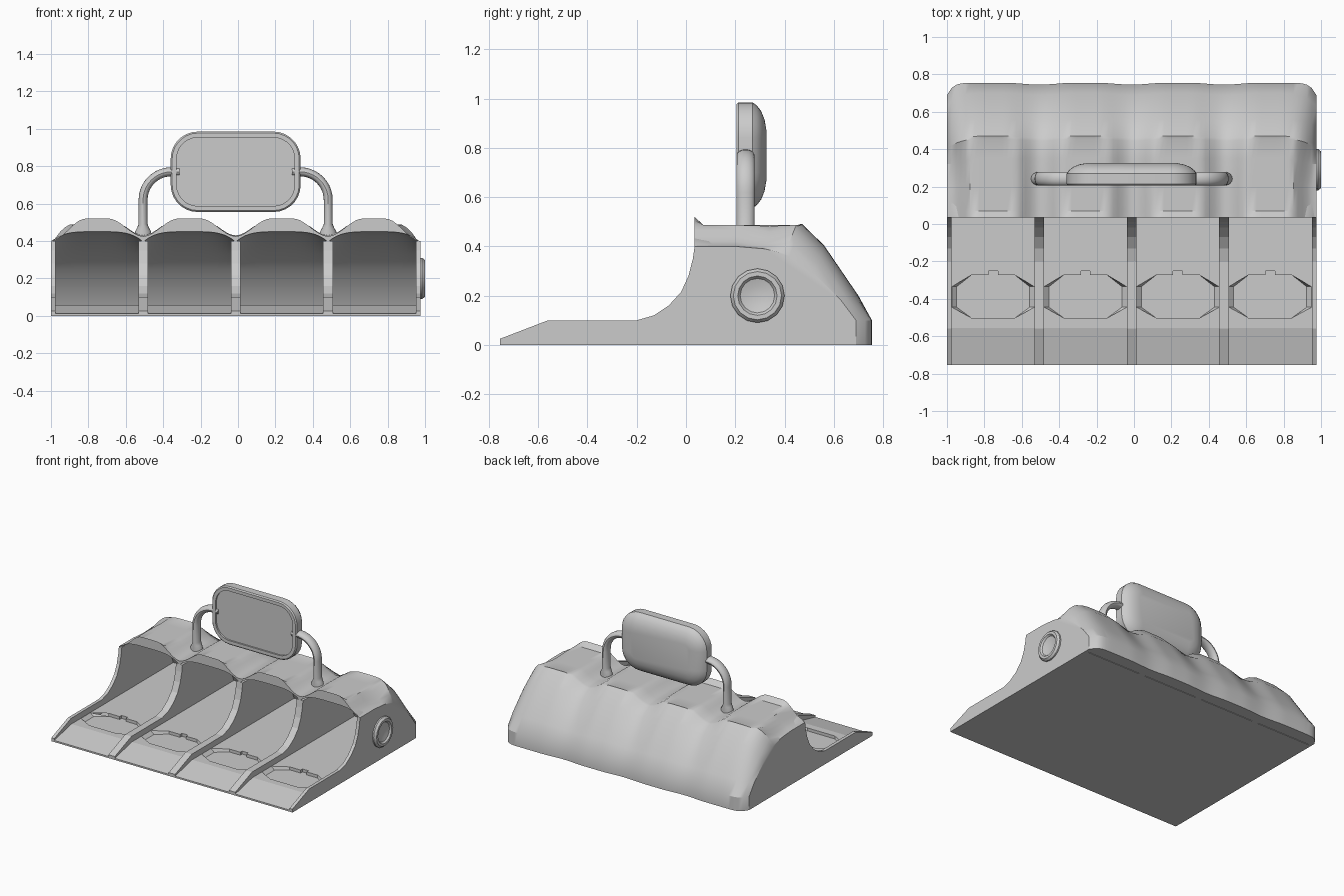
import bpy, bmesh, math

if "Cube" in bpy.data.objects:
    bpy.data.objects.remove(bpy.data.objects["Cube"])

CX, HALF, PITCH = -0.0125, 0.9875, 0.49375
BAYS = [CX + PITCH * (i - 1.5) for i in range(4)]


def make(name, verts, faces, smooth=True):
    me = bpy.data.meshes.new(name)
    me.from_pydata(verts, [], faces)
    bm = bmesh.new()
    bm.from_mesh(me)
    bmesh.ops.recalc_face_normals(bm, faces=bm.faces)
    bm.to_mesh(me)
    bm.free()
    ob = bpy.data.objects.new(name, me)
    bpy.context.collection.objects.link(ob)
    bpy.ops.object.select_all(action='DESELECT')
    ob.select_set(True)
    bpy.context.view_layer.objects.active = ob
    if smooth:
        bpy.ops.object.shade_smooth_by_angle(angle=math.radians(32))
    return ob


def loft(name, rings, smooth=True):
    """Skin equal-length closed rings and cap both ends."""
    n = len(rings[0])
    verts = [p for r in rings for p in r]
    faces = [(i * n + j, i * n + (j + 1) % n, (i + 1) * n + (j + 1) % n, (i + 1) * n + j)
             for i in range(len(rings) - 1) for j in range(n)]
    faces += [tuple(range(n)), tuple(range((len(rings) - 1) * n, len(rings) * n))]
    return make(name, verts, faces, smooth)


def slab(name, profile, x0, x1, smooth=False):
    return loft(name, [[(x, y, z) for y, z in profile] for x in (x0, x1)], smooth)


# Hood outer profiles (y, z): over a bay, in a valley, at the rounded ends
CENTRE = [(.035, .52), (.07, .52), (.2, .52), (.35, .515), (.455, .505), (.47, .492),
          (.56, .405), (.70, .2), (.755, .1), (.755, 0)]
VALLEY = [(.035, .425), (.07, .425), (.2, .43), (.35, .43), (.445, .425), (.46, .42),
          (.55, .375), (.69, .19), (.745, .1), (.745, 0)]
END = [(.035, .40), (.07, .40), (.2, .40), (.32, .39), (.40, .37), (.42, .36),
       (.52, .29), (.63, .18), (.69, .1), (.69, 0)]


def hood_column(x, u, outer_end):
    a = abs(u)
    t = min(1, (1 - a) / .75)
    bump = t * t * (3 - 2 * t)
    pts = []
    for i, (c, v) in enumerate(zip(CENTRE, END if outer_end else VALLEY)):
        h = bump
        if outer_end and i >= 4:
            h = 1 - a ** (8 if i >= 8 else 4)
        y, z = (v[k] + (c[k] - v[k]) * h for k in (0, 1))
        if 1 <= i <= 4:
            z = min(z, .487)          # flattened panel on top of each bay
        pts.append((x, y, z))
    r = 1 - a ** 4
    inner = [(.66, 0), (.62, .1), (.5, .25), (.4, .33), (.2, .38 + .05 * r), (.035, .395 + .055 * r)]
    return pts + [(x, y, z) for y, z in inner]


# Scalloped hood
columns = []
STEPS = 20
for b, bx in enumerate(BAYS):
    for k in range(STEPS + (b == 3)):
        u = k * 2 / STEPS - 1
        end = (b == 0 and u < 0) or (b == 3 and u > 0)
        columns.append(hood_column(bx + u * PITCH / 2, u, end))
loft("hood", columns)

# Side walls and dividers
FRONT = [(-.755, 0), (-.755, .025), (-.56, .1), (-.2, .1), (-.13, .12), (-.07, .16),
         (-.02, .215), (.01, .28), (.028, .35), (.035, .40)]
for i in range(5):
    x = CX + PITCH * (i - 2)
    if i in (0, 4):
        s = -1 if i == 0 else 1
        slab("side_wall", FRONT + END[2:], x, x - s * .024)
    else:
        slab("divider", FRONT + [(.4, .40), (.54, .33), (.68, .12), (.68, 0)], x - .026, x + .026)

# Bay floor with a shallow ramp
floor = slab("floor", [(-.755, 0), (-.755, .012), (-.555, .057), (.655, .057), (.655, 0)],
             CX - HALF + .002, CX + HALF - .002)

# Shallow recess in each bay, with sloping ends and a small tab notch
half_outline = [(.025, -.25), (.025, -.272), (.115, -.272), (.222, -.335), (.222, -.445), (.115, -.503)]
outline = half_outline + [(-x, y) for x, y in reversed(half_outline)]
for bx in BAYS:
    top = [(bx + x, y, .08) for x, y in outline]
    mid = [(bx + x, y, .058) for x, y in outline]
    low = [(bx + max(-.195, min(.195, x)), y, .035) for x, y in outline]
    cutter = loft("recess_cutter", [top, mid, low], False)
    cutter.hide_render = True
    mod = floor.modifiers.new("recess", 'BOOLEAN')
    mod.operation, mod.solver, mod.object = 'DIFFERENCE', 'EXACT', cutter
    bpy.context.view_layer.objects.active = floor
    bpy.ops.object.modifier_apply(modifier=mod.name)
    bpy.data.objects.remove(cutter)

# Sign arms: flattened tubes with flared feet
path = [(.495, .40, 1.9, 0), (.495, .45, 1.8, 0), (.495, .47, 1.35, 0), (.495, .49, 1, 0)]
for k in range(11):
    a = math.pi / 2 * k / 10
    path.append((.345 + .15 * math.cos(a), .62 + .15 * math.sin(a), 1, a))
path.append((.30, .77, 1, math.pi / 2))
for s in (-1, 1):
    rings = []
    for px, pz, w, a in path:
        ring = []
        for j in range(16):
            t = math.tau * j / 16
            d = .024 * w * math.cos(t)
            y = .242 + .037 * math.sin(t)
            ring.append((CX + s * (px + d * math.cos(a)), y, pz + d * math.sin(a)))
        rings.append(ring)
    loft("sign_arm", rings)


# Sign board: framed front, domed back
def rounded_ring(inset, y):
    hw, hh, r = .3475 - inset, .215 - inset, max(.145 - inset, .03)
    pts = []
    for q, (sx, sz) in enumerate([(1, 1), (-1, 1), (-1, -1), (1, -1)]):
        for k in range(8):
            a = math.pi / 2 * (q + k / 7)
            pts.append((CX + sx * (hw - r) + r * math.cos(a), y, .77 + sz * (hh - r) + r * math.sin(a)))
    return pts


loft("sign_board", [rounded_ring(i, y) for i, y in [
    (.032, .217), (.032, .205), (.008, .205), (0, .213), (0, .27), (.012, .287),
    (.035, .305), (.07, .319), (.11, .326)]])

# Round knob on the right side
loft("side_knob", [[(x, .29 + r * math.cos(math.tau * j / 16), .2 + r * math.sin(math.tau * j / 16))
                    for j in range(16)]
                   for r, x in [(.11, .965), (.11, .985), (.098, 1.0), (.08, 1.0),
                                (.07, .988), (.04, .98), (.01, .978)]])
